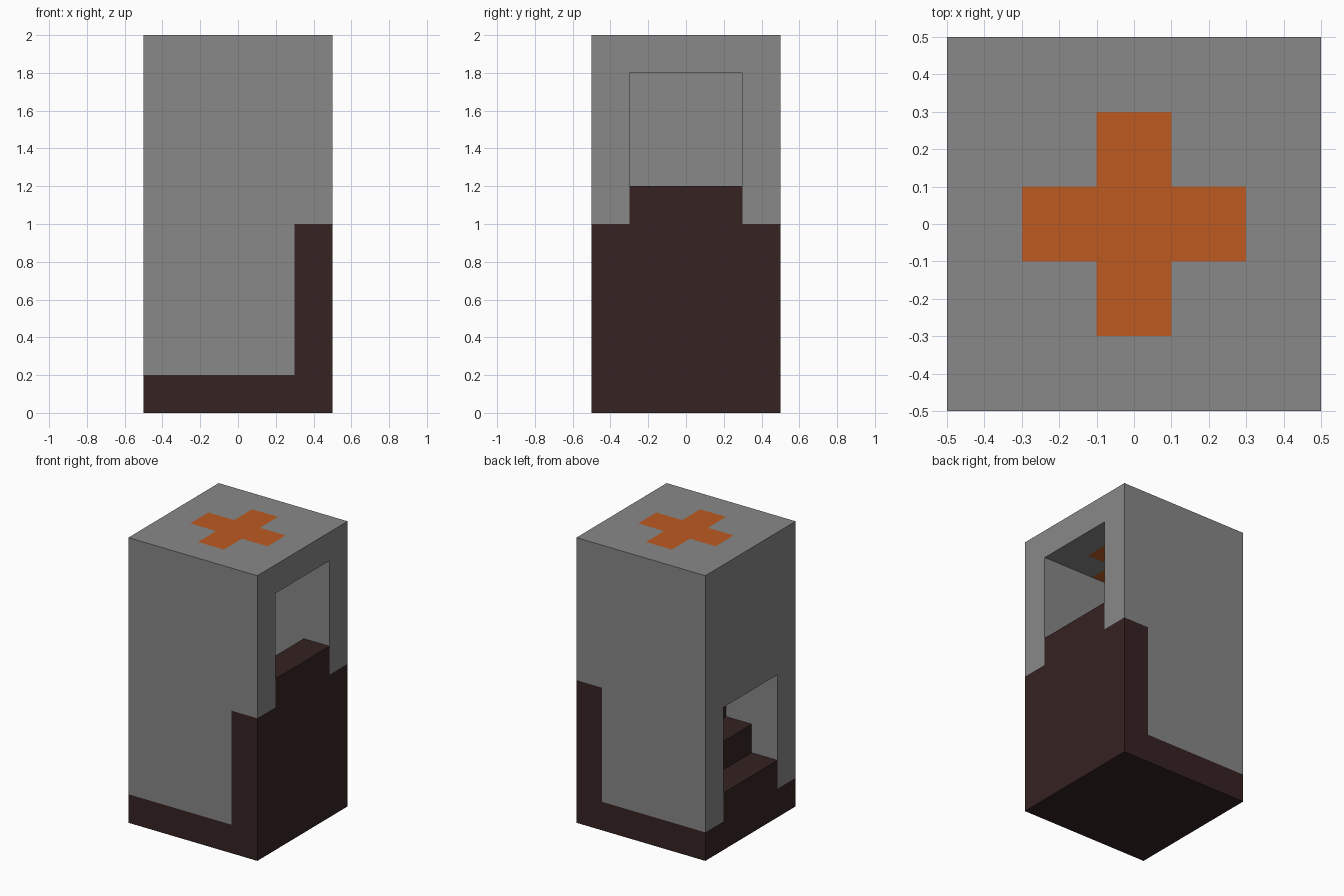
import bpy
import bmesh

cube = bpy.data.objects.get("Cube")
if cube:
    bpy.data.objects.remove(cube, do_unlink=True)

U = 0.2          # block size
HALF = 0.5       # half width of the tower
INNER = HALF - U # half width of the stairwell
CEILING = 1.8


def material(name, rgb):
    mat = bpy.data.materials.new(name)
    mat.use_nodes = True
    mat.diffuse_color = (*rgb, 1)
    bsdf = next(n for n in mat.node_tree.nodes if n.type == "BSDF_PRINCIPLED")
    bsdf.inputs["Base Color"].default_value = (*rgb, 1)
    return mat


grey = material("stone grey", (0.246, 0.246, 0.246))
brown = material("dark brown", (0.037, 0.016, 0.016))
orange = material("orange", (0.51, 0.102, 0.0145))


def finish(bm, name, mats):
    bmesh.ops.recalc_face_normals(bm, faces=bm.faces)
    mesh = bpy.data.meshes.new(name)
    bm.to_mesh(mesh)
    bm.free()
    for mat in mats:
        mesh.materials.append(mat)
    obj = bpy.data.objects.new(name, mesh)
    bpy.context.collection.objects.link(obj)
    return obj


def extrude_up(bm, vector):
    ext = bmesh.ops.extrude_face_region(bm, geom=bm.faces[:], use_keep_orig=True)
    moved = [g for g in ext["geom"] if isinstance(g, bmesh.types.BMVert)]
    bmesh.ops.translate(bm, verts=moved, vec=vector)


def profile_part(name, points, y0, y1, mat):
    """Extrude an x-z outline from y0 to y1."""
    bm = bmesh.new()
    bm.faces.new([bm.verts.new((x, y0, z)) for x, z in points])
    extrude_up(bm, (0, y1 - y0, 0))
    return finish(bm, name, [mat])


# Solid staircase climbing towards +x
steps = [(-HALF, 0)]
for i in range(5):
    x, top = -HALF + i * U, (i + 2) * U
    steps += [(x, top), (x + U, top)]
steps.append((HALF, 0))
profile_part("staircase", steps, -INNER, INNER, brown)

# Side walls: brown L-shaped footing with grey wall above
border = [(-HALF, U), (INNER, U), (INNER, 1), (HALF, 1)]
for side, y0 in (("front", -HALF), ("back", INNER)):
    profile_part(side + "_footing", border + [(HALF, 0), (-HALF, 0)],
                 y0, y0 + U, brown)
    profile_part(side + "_wall", border + [(HALF, CEILING), (-HALF, CEILING)],
                 y0, y0 + U, grey)

# Wall over the lower doorway
profile_part("lower_door_wall",
             [(-HALF, 1), (-INNER, 1), (-INNER, CEILING), (-HALF, CEILING)],
             -INNER, INNER, grey)

# Roof slab of blocks with an orange cross going through it
bm = bmesh.new()
bmesh.ops.create_grid(bm, x_segments=5, y_segments=5, size=HALF)
bmesh.ops.translate(bm, verts=bm.verts, vec=(0, 0, CEILING))
extrude_up(bm, (0, 0, U))
bm.normal_update()
for f in bm.faces:
    c = f.calc_center_median()
    near, far = sorted((abs(c.x), abs(c.y)))
    if abs(f.normal.z) > 0.5 and near < U / 2 and far < INNER:
        f.material_index = 1
finish(bm, "roof", [grey, orange])
